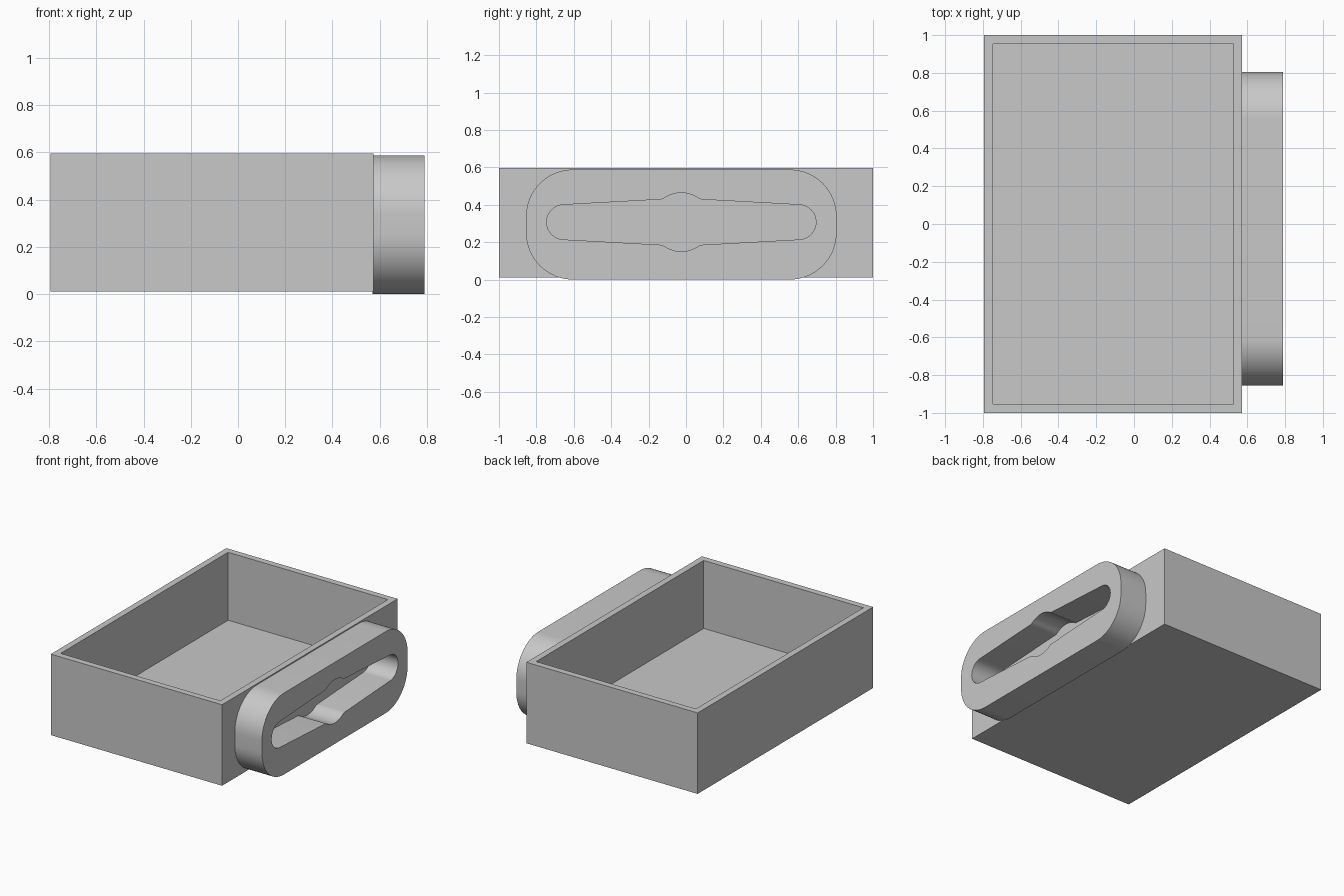
import bpy, bmesh
from math import sin, cos, pi, radians
from mathutils import Matrix, Vector

cube = bpy.data.objects.get("Cube")
if cube:
    bpy.data.objects.remove(cube, do_unlink=True)

# Single plain grey
grey = bpy.data.materials.new("grey")
grey.use_nodes = True
colour = (0.58, 0.58, 0.58, 1)
grey.diffuse_color = colour
grey.node_tree.nodes["Principled BSDF"].inputs["Base Color"].default_value = colour


def add_object(name, data):
    obj = bpy.data.objects.new(name, data)
    bpy.context.collection.objects.link(obj)
    data.materials.append(grey)
    return obj


def corner_arc(cx, cy, r, steps):
    """Quarter circle from pointing along +x to pointing along +y."""
    angles = [pi / 2 * i / steps for i in range(steps + 1)]
    return [(cx + r * cos(a), cy + r * sin(a)) for a in angles]


def mirror_quarter(quarter):
    """Closed outline from its first quadrant, mirrored both ways."""
    half = quarter + [(-x, y) for x, y in reversed(quarter) if x > 0]
    return half + [(x, -y) for x, y in reversed(half) if y > 0]


def add_spline(curve, outline, offset_y=0):
    spline = curve.splines.new('POLY')
    spline.points.add(len(outline) - 1)
    for point, (x, y) in zip(spline.points, outline):
        point.co = (x, y + offset_y, 0, 1)
    spline.use_cyclic_u = True


# Open drawer box: inset the top face and sink it to form the inside
x0, x1, z0, z1 = -0.793, 0.573, 0.012, 0.596
wall, depth = 0.065, 0.49
bm = bmesh.new()
size = Matrix.Diagonal((x1 - x0, 2, z1 - z0, 1))
place = Matrix.Translation(((x0 + x1) / 2, 0, (z0 + z1) / 2))
bmesh.ops.create_cube(bm, size=1, matrix=place @ size)
top = max(bm.faces, key=lambda f: f.calc_center_median().z)
bmesh.ops.inset_region(bm, faces=[top], thickness=wall)
sunk = bmesh.ops.extrude_discrete_faces(bm, faces=[top])["faces"][0]
bmesh.ops.translate(bm, verts=sunk.verts, vec=Vector((0, 0, -depth)))
bmesh.ops.recalc_face_normals(bm, faces=bm.faces)
mesh = bpy.data.meshes.new("drawer_box")
bm.to_mesh(mesh)
bm.free()
add_object("drawer_box", mesh)

# Handle: thick rounded plate with a slot that bulges in the middle
h0, h1 = 0.57, 0.79
curve = bpy.data.curves.new("handle", 'CURVE')
curve.dimensions = '2D'
curve.fill_mode = 'BOTH'
curve.extrude = (h1 - h0) / 2
add_spline(curve, mirror_quarter(corner_arc(0.58, 0.044, 0.25, 16)))
bulge = [(0.115, 0.121), (0.1, 0.123), (0.08, 0.135), (0.06, 0.145),
         (0.03, 0.154), (0, 0.157)]
add_spline(curve, mirror_quarter(corner_arc(0.627, 0, 0.093, 12) + bulge), 0.013)
handle = add_object("handle", curve)
handle.location = ((h0 + h1) / 2, -0.025, 0.294)
handle.rotation_euler = (radians(90), 0, radians(90))

# Turn the handle into a clean mesh with smooth rounds and sharp rims
bpy.ops.object.select_all(action='DESELECT')
handle.select_set(True)
bpy.context.view_layer.objects.active = handle
bpy.ops.object.convert(target='MESH')
handle = bpy.context.object
bm = bmesh.new()
bm.from_mesh(handle.data)
bmesh.ops.remove_doubles(bm, verts=bm.verts, dist=0.0005)
bmesh.ops.recalc_face_normals(bm, faces=bm.faces)
bm.to_mesh(handle.data)
bm.free()
bpy.ops.object.shade_smooth_by_angle(angle=radians(30))
